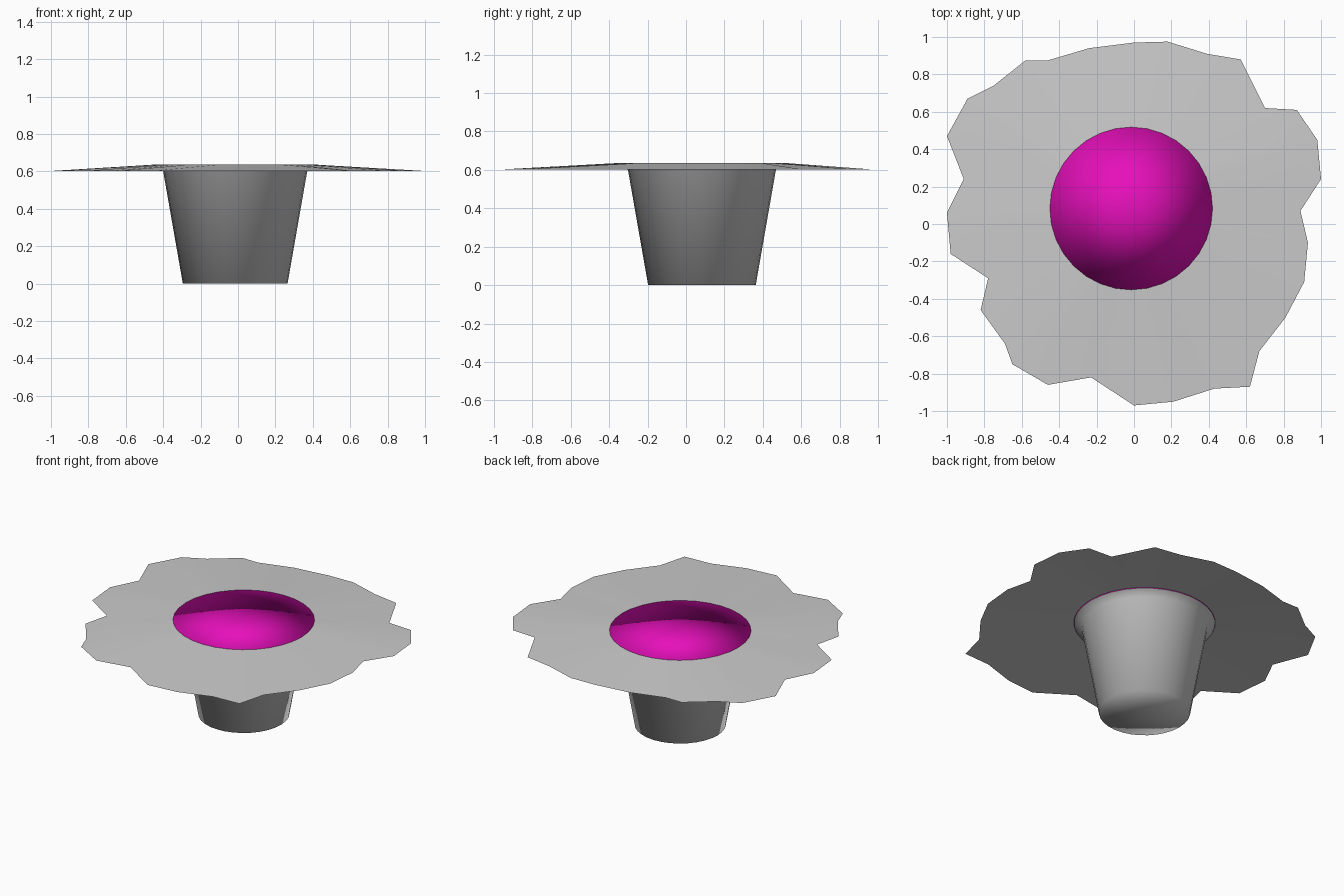
import bpy, bmesh, math

if "Cube" in bpy.data.objects:
    bpy.data.objects.remove(bpy.data.objects["Cube"])

N = 32
CX, CY = -0.015, 0.083


def ring(bm, r, z):
    # circle running clockwise from the back
    return [bm.verts.new((CX + r * math.sin(2 * math.pi * i / N),
                          CY + r * math.cos(2 * math.pi * i / N), z)) for i in range(N)]


def bridge(bm, a, b):
    for i in range(N):
        j = (i + 1) % N
        bm.faces.new((a[i], a[j], b[j], b[i]))


def fan(bm, a, z):
    c = bm.verts.new((CX, CY, z))
    for i in range(N):
        bm.faces.new((a[i], a[(i + 1) % N], c))


def finish(bm, name, colour=None):
    bmesh.ops.recalc_face_normals(bm, faces=bm.faces)
    if sum(f.normal.z * f.calc_area() for f in bm.faces) < -0.5:
        bmesh.ops.reverse_faces(bm, faces=bm.faces)
    for f in bm.faces:
        f.smooth = True
    me = bpy.data.meshes.new(name)
    bm.to_mesh(me)
    bm.free()
    ob = bpy.data.objects.new(name, me)
    bpy.context.collection.objects.link(ob)
    if colour:
        mat = bpy.data.materials.new(name + "_colour")
        mat.diffuse_color = colour
        mat.use_nodes = True
        mat.node_tree.nodes["Principled BSDF"].inputs["Base Color"].default_value = mat.diffuse_color
        me.materials.append(mat)
    return ob


# tapered grey cup, closed below and flared under the skirt
bm = bmesh.new()
rings = [ring(bm, r, z) for r, z in ((0.28, 0), (0.385, 0.6), (0.433, 0.633))]
for a, b in zip(rings, rings[1:]):
    bridge(bm, a, b)
fan(bm, rings[0], 0)
# outward normals for the open shell
finish(bm, "cup")

# magenta filling with a flat top
bm = bmesh.new()
rings = [ring(bm, r, z) for r, z in ((0.277, 0.01), (0.383, 0.6), (0.435, 0.636))]
for a, b in zip(rings, rings[1:]):
    bridge(bm, a, b)
fan(bm, rings[0], 0.01)
fan(bm, rings[-1], 0.636)
finish(bm, "filling", (0.8, 0.005, 0.5, 1))

# ragged skirt around the rim
outline = [(0, .97), (.18, .975), (.39, .91), (.57, .88), (.70, .62), (.87, .61), (.98, .45), (1, .24),
           (.89, .07), (.93, -.10), (.91, -.31), (.81, -.50), (.67, -.68), (.62, -.87), (.43, -.88),
           (.21, -.95), (0, -.97), (-.23, -.82), (-.46, -.86), (-.65, -.75), (-.69, -.64), (-.82, -.46),
           (-.78, -.29), (-.98, -.16), (-1, .06), (-.91, .24), (-1, .47), (-.89, .67), (-.75, .74),
           (-.58, .875), (-.46, .875), (-.24, .94)]
bm = bmesh.new()
inner = ring(bm, 0.435, 0.636)
outer = [bm.verts.new((x, y, 0.602)) for x, y in outline]
bridge(bm, inner, outer)
finish(bm, "ragged_skirt")
